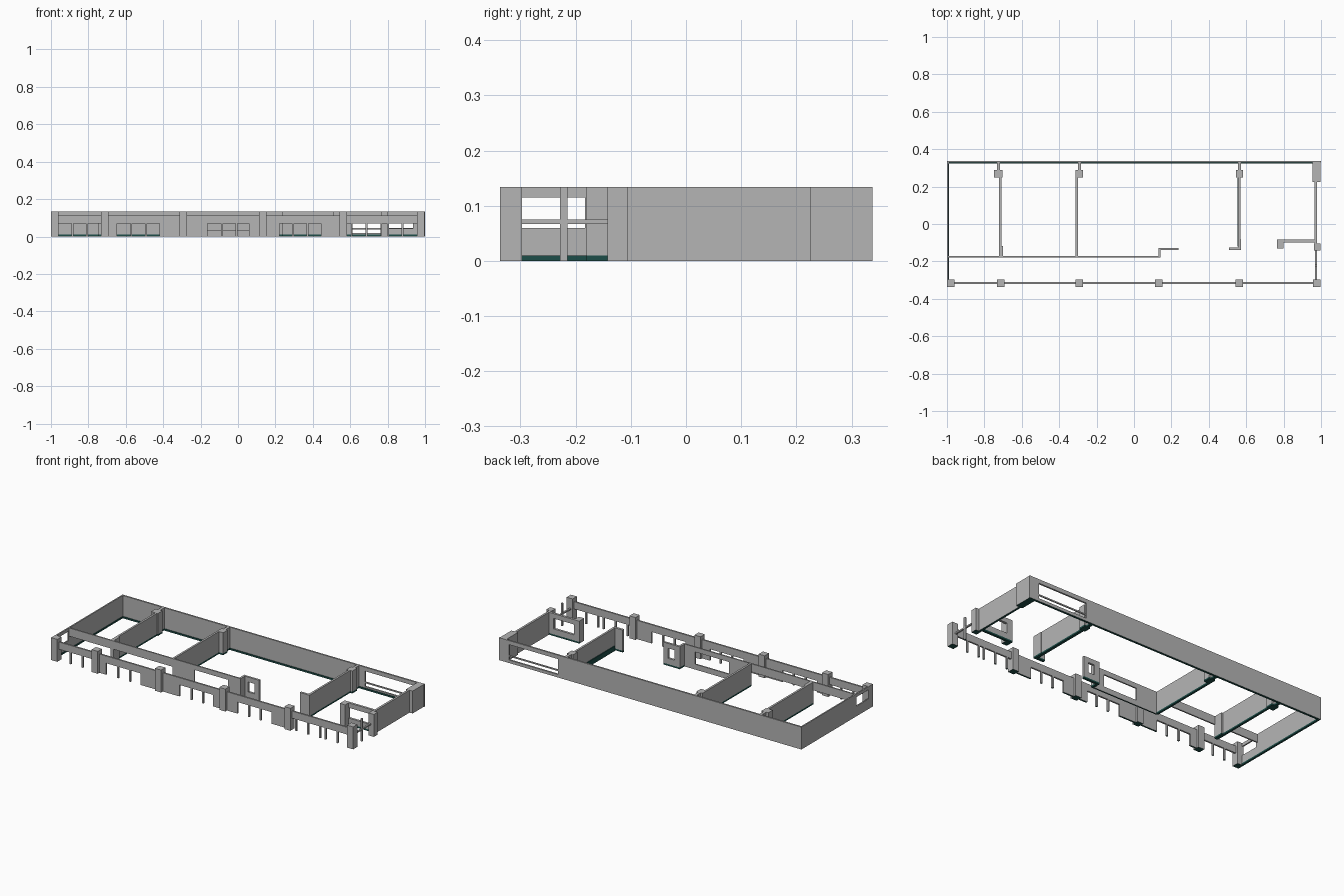
import bpy, bmesh

if "Cube" in bpy.data.objects:
    bpy.data.objects.remove(bpy.data.objects["Cube"])

H = 0.134      # full wall height
SKIRT = 0.01   # coloured base course


def material(name, rgb):
    m = bpy.data.materials.new(name)
    m.diffuse_color = (*rgb, 1)
    m.use_nodes = True
    m.node_tree.nodes["Principled BSDF"].inputs["Base Color"].default_value = m.diffuse_color
    return m


GREY = material("concrete_grey", (0.46, 0.46, 0.46))
GREEN = material("dark_green", (0.012, 0.075, 0.065))


def build(name, boxes, skirt=False):
    """One object from (x0, x1, y0, y1, z0, z1) boxes; undersides at the ground are green."""
    bm = bmesh.new()
    for x0, x1, y0, y1, z0, z1 in boxes:
        cuts = [z0, z1]
        if skirt and z0 == 0 and z1 > SKIRT:
            cuts.insert(1, SKIRT)
        rings = [[bm.verts.new((x, y, z)) for x, y in
                  ((x0, y0), (x1, y0), (x1, y1), (x0, y1))] for z in cuts]
        bm.faces.new(rings[0][::-1]).material_index = 1 if z0 == 0 else 0
        bm.faces.new(rings[-1])
        for level, (a, b) in enumerate(zip(rings, rings[1:])):
            for i in range(4):
                j = (i + 1) % 4
                f = bm.faces.new((a[i], a[j], b[j], b[i]))
                f.material_index = 1 if len(cuts) == 3 and level == 0 else 0
    me = bpy.data.meshes.new(name)
    bm.to_mesh(me)
    bm.free()
    me.materials.append(GREY)
    me.materials.append(GREEN)
    ob = bpy.data.objects.new(name, me)
    bpy.context.collection.objects.link(ob)
    return ob


def pierced(x0, x1, y0, y1, a, b, za, zb, along="x"):
    """Boxes of a full-height wall with one opening a..b, za..zb."""
    if along == "x":
        def span(p, q, lo, hi): return (p, q, y0, y1, lo, hi)
        s, e = x0, x1
    else:
        def span(p, q, lo, hi): return (x0, x1, p, q, lo, hi)
        s, e = y0, y1
    parts = [span(s, a, 0, H), span(b, e, 0, H), span(a, b, zb, H), span(a, b, 0, za)]
    return [p for p in parts if p[1] - p[0] > 1e-4 and p[3] - p[2] > 1e-4]


# back wall with a long divided window
build("back_wall", pierced(-1, 1, 0.328, 0.338, 0.61, 0.935, 0.018, 0.11)
      + [(0.61, 0.935, 0.33, 0.336, 0.037, 0.045)])
build("back_wall_skirting", [(-0.99, 0.955, 0.324, 0.328, 0, SKIRT)], True).data.materials[0] = GREEN

# left end wall with a window near the front
build("left_wall", pierced(-1, -0.992, -0.30, 0.328, -0.30, -0.183, 0.06, 0.115, "y"))
build("left_wall_skirting", [(-0.992, -0.989, -0.30, 0.324, 0, SKIRT)]).data.materials[0] = GREEN

# right end wall, its thick corner and end pier
build("right_wall", [(0.965, 0.978, -0.105, 0.225, 0, H)])
build("right_corner_pier", [(0.955, 0.998, 0.225, 0.328, 0, H)])
build("right_end_pier", [(0.962, 0.998, -0.142, -0.105, 0, H)])

# open side at the right end: rail and slim post
build("side_rail", [(0.969, 0.979, -0.30, -0.142, 0.067, 0.075)])
build("side_post", [(0.969, 0.979, -0.228, -0.215, 0, H)])

# front columns
COLUMNS = [-0.98, -0.712, -0.293, 0.132, 0.562, 0.978]
HALF = 0.02
for cx in COLUMNS:
    build("front_column", [(cx - HALF, cx + HALF, -0.337, -0.297, 0, H)])

# front beam, solid panels and slim posts in each bay
Y0, Y1 = -0.321, -0.311
OPENINGS = [(-0.96, -0.732), (-0.648, -0.42), (-0.163, 0.06), (0.222, 0.445), (0.582, 0.958)]
POSTS = [(-0.885, -0.807), (-0.571, -0.491), (-0.086, -0.008), (0.295, 0.372),
         (0.608, 0.687, 0.766, 0.801, 0.88)]
for i, ((a, b), posts) in enumerate(zip(OPENINGS, POSTS)):
    left, right = COLUMNS[i] + HALF, COLUMNS[i + 1] - HALF
    build("front_beam", [(left, right, Y0, Y1, 0.069, 0.112)])
    panels = [(p, q, Y0, Y1, 0, 0.069) for p, q in ((left, a), (b, right)) if q - p > 0.01]
    if panels:
        build("front_panel", panels)
    for px in posts:
        build("front_post", [(px - 0.005, px + 0.005, Y0, Y1, 0, 0.069)])

# cross partitions, each with a column near the back wall
for x, front, col0, col1 in ((-0.715, -0.175, -0.748, -0.703),
                             (-0.306, -0.175, -0.312, -0.272),
                             (0.563, -0.125, 0.545, 0.583)):
    mid = (col0 + col1) / 2
    build("partition", [(x - 0.006, x + 0.006, front, 0.25, 0, H)], True)
    build("partition_column", [(col0, col1, 0.248, 0.29, 0, H)], True)
    build("partition_link", [(mid - 0.008, mid + 0.008, 0.29, 0.328, 0, H)], True)
build("partition_end", [(-0.715, -0.70, -0.175, -0.118, 0, H)], True)
build("partition_return", [(0.507, 0.571, -0.14, -0.126, 0, H),
                           (0.562, 0.571, -0.126, -0.08, 0, H)], True)
build("partition_panel", [(0.553, 0.557, -0.12, 0.245, 0, 0.03)]).data.materials[0] = GREEN

# corridor wall: overhead beam at the left, windowed wall in the middle
build("corridor_beam", [(-0.995, -0.306, -0.18, -0.172, 0.085, H)])
build("corridor_wall", pierced(-0.306, 0.13, -0.18, -0.172, -0.163, 0.06, 0.032, 0.105))
build("corridor_return", [(0.13, 0.143, -0.18, -0.14, 0, H)], True)
build("corridor_end_wall", pierced(0.13, 0.237, -0.14, -0.127, 0.165, 0.207, 0.045, 0.105), True)

# right room front wall with window and end pier
build("right_room_wall", pierced(0.765, 0.968, -0.098, -0.084, 0.80, 0.935, 0.043, 0.105), True)
build("right_room_pier", [(0.765, 0.80, -0.13, -0.098, 0, H)])
